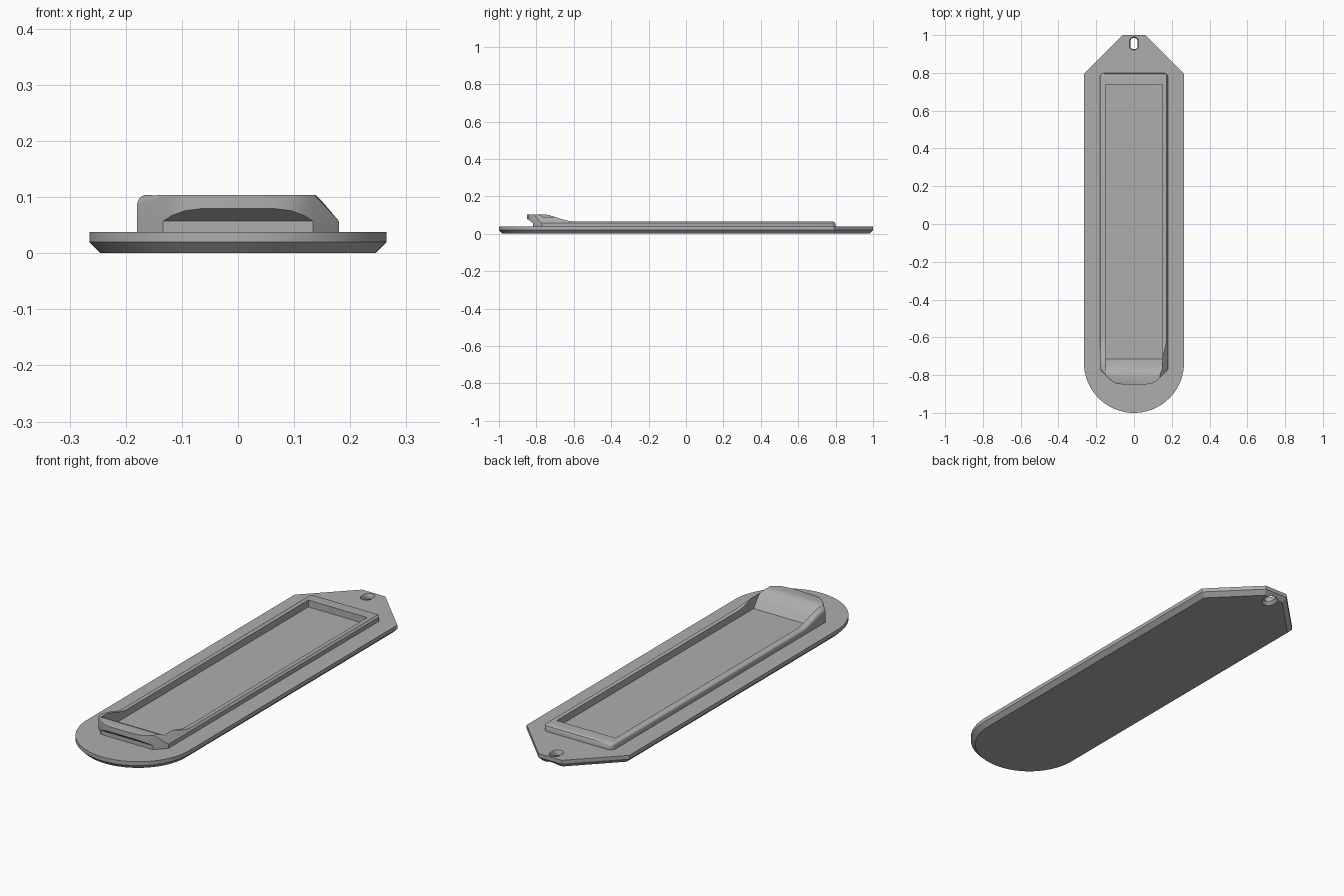
import bpy, bmesh, math

cube = bpy.data.objects.get("Cube")
if cube:
    bpy.data.objects.remove(cube, do_unlink=True)

grey = bpy.data.materials.new("plain grey")
grey.use_nodes = True
grey.diffuse_color = (0.42, 0.42, 0.42, 1)
grey.node_tree.nodes["Principled BSDF"].inputs["Base Color"].default_value = (0.42, 0.42, 0.42, 1)


def loft(name, rings):
    """Skin a closed solid through rings of equal point count."""
    bm = bmesh.new()
    rows = [[bm.verts.new(p) for p in ring] for ring in rings]
    n = len(rows[0])
    for a, b in zip(rows, rows[1:]):
        for i in range(n):
            j = (i + 1) % n
            bm.faces.new((a[i], a[j], b[j], b[i]))
    bm.faces.new(rows[0])
    bm.faces.new(rows[-1])
    bmesh.ops.remove_doubles(bm, verts=bm.verts, dist=1e-5)
    bmesh.ops.recalc_face_normals(bm, faces=bm.faces)
    mesh = bpy.data.meshes.new(name)
    bm.to_mesh(mesh)
    bm.free()
    mesh.materials.append(grey)
    obj = bpy.data.objects.new(name, mesh)
    bpy.context.collection.objects.link(obj)
    return obj


def prism_x(name, profile, half):
    """Extrude a y-z profile across x."""
    return loft(name, [[(x, y, z) for y, z in profile] for x in (-half, half)])


def combine(target, tool, operation):
    """Apply a boolean and discard the tool."""
    tool.hide_render = True
    mod = target.modifiers.new(operation.lower(), "BOOLEAN")
    mod.operation = operation
    mod.solver = "EXACT"
    mod.object = tool
    bpy.context.view_layer.objects.active = target
    bpy.ops.object.modifier_apply(modifier=mod.name)
    bpy.data.objects.remove(tool, do_unlink=True)


# Base plate: round front, tapered back tip, chamfered underside
def plate_ring(inset, z):
    r = 0.265 - inset
    pts = [(-r * math.cos(math.pi * i / 40), -0.735 - r * math.sin(math.pi * i / 40), z)
           for i in range(41)]
    k = inset * 0.41
    side = [(r, 0.795 - k, z), (0.06 - k, 1 - inset, z)]
    return pts + side + [(-x, y, h) for x, y, h in reversed(side)]


plate = loft("tray", [plate_ring(0.02, 0), plate_ring(0, 0.02), plate_ring(0, 0.038)])


# Raised rim with a tall front lip, rounded on the right and chamfered on the left
def rim_ring(y, w, h, r):
    slope = 0.85
    arc = [(-w + r * (1 - math.cos(a)), y, h - r * (1 - math.sin(a)))
           for a in (math.pi / 2 * i / 5 for i in range(6))]
    z_low = min(h - 0.001, 0.057 + (0.18 - w) / slope)
    x_top = min(w - 0.0005, 0.18 - (h - 0.057) * slope)
    return [(-w, y, 0.03)] + arc + [(x_top, y, h), (w, y, z_low), (w, y, 0.03)]


TOP, LOW = 0.104, 0.066
rings = [rim_ring(y, w, TOP, r) for y, w, r in (
    (-0.85, 0.06, 0.002), (-0.844, 0.095, 0.002), (-0.832, 0.118, 0.003),
    (-0.815, 0.137, 0.006), (-0.77, 0.18, 0.018))]
for i in range(1, 9):
    t = i / 8
    ease = t * t * (3 - 2 * t)
    rings.append(rim_ring(-0.77 + 0.17 * t, 0.18, TOP + (LOW - TOP) * ease, 0.018 - 0.006 * ease))
rings += [rim_ring(y, w, h, 0.01) for y, w, h in (
    (0.78, 0.18, LOW), (0.788, 0.176, 0.065), (0.795, 0.169, 0.061), (0.8, 0.16, 0.052))]
rim = loft("rim", rings)

# Undercut beneath the front lip
combine(rim, prism_x("undercut", [(-0.9, 0.01), (-0.818, 0.01), (-0.818, 0.057),
                                  (-0.85, 0.08), (-0.9, 0.117)], 0.3), "DIFFERENCE")
combine(plate, rim, "UNION")

# Long pocket with a curved ramp up to the lip
FLOOR = 0.034
combine(plate, prism_x("pocket", [
    (0.735, FLOOR), (0.735, 0.2), (-0.81, 0.2), (-0.81, 0.1045), (-0.79, 0.102),
    (-0.77, 0.094), (-0.75, 0.078), (-0.735, 0.06), (-0.715, FLOOR)], 0.152), "DIFFERENCE")


# Hanging slot, flared at both ends
def slot_ring(r, z):
    pts = []
    for i in range(24):
        a = 2 * math.pi * (i + 0.5) / 24
        pts.append((r * math.cos(a), (0.965 if math.sin(a) > 0 else 0.945) + r * math.sin(a), z))
    return pts


combine(plate, loft("slot", [slot_ring(0.036, -0.005), slot_ring(0.02, 0.014),
                             slot_ring(0.02, 0.028), slot_ring(0.028, 0.043)]), "DIFFERENCE")

# Smooth curves, sharp creases
bpy.ops.object.select_all(action="DESELECT")
plate.select_set(True)
bpy.context.view_layer.objects.active = plate
bpy.ops.object.shade_smooth_by_angle(angle=math.radians(28))
